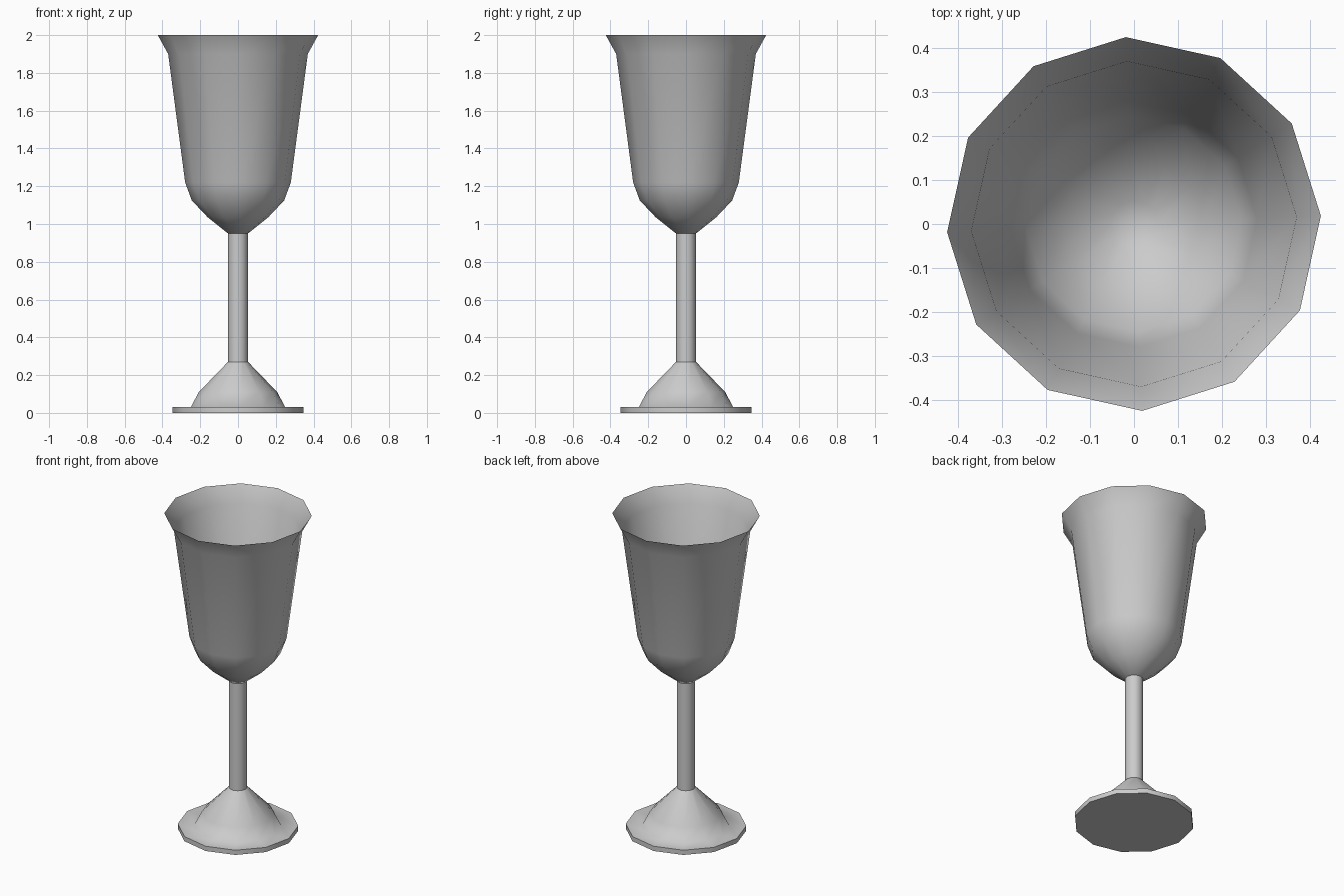
import bpy
import bmesh
from math import cos, sin, radians

SIDES = 12
PHASE = radians(2.5)

cube = bpy.data.objects.get("Cube")
if cube:
    bpy.data.objects.remove(cube, do_unlink=True)

grey = bpy.data.materials.new("light grey")
grey.use_nodes = True
grey.diffuse_color = (0.6, 0.6, 0.6, 1)
grey.node_tree.nodes["Principled BSDF"].inputs["Base Color"].default_value = grey.diffuse_color


def lathe(name, profile, sharp_angle):
    """Turn a bottom-to-top (radius, height) profile around z."""
    bm = bmesh.new()
    rings = []
    for r, z in profile:
        if r == 0:
            rings.append([bm.verts.new((0, 0, z))] * SIDES)
        else:
            angles = [PHASE + radians(360 * i / SIDES) for i in range(SIDES)]
            rings.append([bm.verts.new((r * cos(a), r * sin(a), z)) for a in angles])
    for low, high in zip(rings, rings[1:]):
        for i in range(SIDES):
            j = (i + 1) % SIDES
            corners = dict.fromkeys((low[i], low[j], high[j], high[i]))
            bm.faces.new(list(corners))
    mesh = bpy.data.meshes.new(name)
    bm.to_mesh(mesh)
    bm.free()
    mesh.materials.append(grey)
    obj = bpy.data.objects.new(name, mesh)
    bpy.context.collection.objects.link(obj)
    bpy.ops.object.select_all(action="DESELECT")
    obj.select_set(True)
    bpy.context.view_layer.objects.active = obj
    bpy.ops.object.shade_smooth_by_angle(angle=radians(sharp_angle))
    return obj


# Thin open bowl with a flared rim and closed bottom
lathe("bowl", [(0, 0.95), (0.053, 0.95), (0.16, 1.035), (0.245, 1.125),
               (0.28, 1.22), (0.37, 1.9), (0.425, 2)], 70)

# Straight stem
lathe("stem", [(0.053, 0.27), (0.053, 0.95)], 70)

# Domed foot on a thin disc
lathe("foot", [(0, 0), (0.347, 0), (0.347, 0.03), (0.25, 0.03),
               (0.208, 0.11), (0.053, 0.27)], 70)
